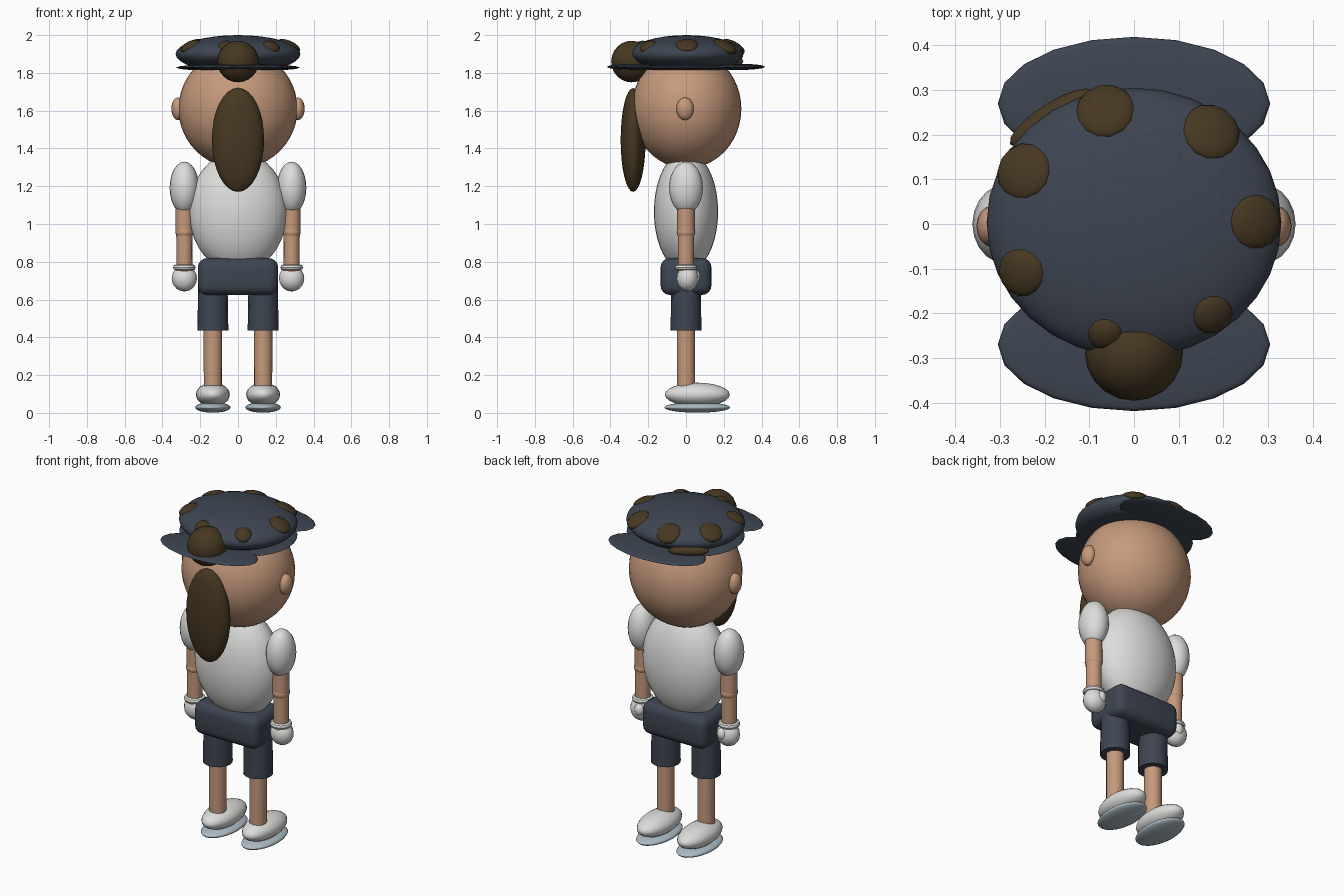
import bpy, math
from mathutils import Vector

if "Cube" in bpy.data.objects:
    bpy.data.objects.remove(bpy.data.objects["Cube"])


def material(name, rgb):
    m = bpy.data.materials.new(name)
    m.diffuse_color = (*rgb, 1)
    m.use_nodes = True
    m.node_tree.nodes["Principled BSDF"].inputs["Base Color"].default_value = m.diffuse_color
    return m


SKIN = material("skin", (0.56, 0.32, 0.20))
NAVY = material("navy cloth", (0.048, 0.060, 0.083))
BROWN = material("brown hair", (0.062, 0.039, 0.016))
WHITE = material("white cloth", (0.72, 0.72, 0.71))
SOLE = material("pale blue sole", (0.42, 0.51, 0.57))


def finish(name, mat, angle=40):
    o = bpy.context.object
    o.name = name
    o.data.materials.append(mat)
    bpy.ops.object.shade_smooth_by_angle(angle=math.radians(angle))
    return o


def ball(name, mat, loc, radii, seg=20, rings=12, rot=(0, 0, 0)):
    bpy.ops.mesh.primitive_uv_sphere_add(segments=seg, ring_count=rings, radius=1,
                                         location=loc, rotation=rot)
    bpy.context.object.scale = radii
    return finish(name, mat)


def tube(name, mat, x, z0, z1, r0, r1, seg=16):
    bpy.ops.mesh.primitive_cone_add(vertices=seg, radius1=r0, radius2=r1, depth=z1 - z0,
                                    location=(x, 0, (z0 + z1) / 2))
    return finish(name, mat)


# Head, ponytail and bun
ball("head", SKIN, (0, 0.003, 1.61), (0.315, 0.29, 0.315), 40, 24)
ball("ponytail", BROWN, (0, -0.28, 1.445), (0.138, 0.066, 0.275), 20, 16)
ball("hair_bun", BROWN, (0, -0.288, 1.86), (0.11, 0.108, 0.11))

# Cap crown, band and the two brims
CROWN, RADII = Vector((0, 0.003, 1.9)), Vector((0.33, 0.302, 0.1))
ball("cap_crown", NAVY, CROWN, RADII, 32, 16)
ball("cap_band", NAVY, (0, 0.003, 1.828), (0.33, 0.295, 0.02), 32, 8)
for side, s in (("front", -1), ("back", 1)):
    ball(f"cap_brim_{side}", NAVY, (0, s * 0.27, 1.832), (0.305, 0.149, 0.017), 20, 8)

# Cap spots, laid flat on the crown surface
spots = [(-0.065, 0.258, 0.062), (0.175, 0.21, 0.062), (-0.25, 0.12, 0.06), (0.275, 0.005, 0.058),
         (-0.255, -0.11, 0.052), (0.178, -0.205, 0.044), (-0.065, -0.25, 0.038)]
for i, (x, y, r) in enumerate(spots):
    u, v = x / RADII.x, (y - CROWN.y) / RADII.y
    z = CROWN.z + RADII.z * math.sqrt(max(0, 1 - u * u - v * v))
    n = Vector((u / RADII.x, v / RADII.y, (z - CROWN.z) / RADII.z ** 2)).normalized()
    ball(f"cap_spot_{i + 1}", BROWN, Vector((x, y, z)) - n * 0.012, (r * 1.1, r * 1.1, 0.026), 14, 8,
         n.to_track_quat('Z', 'Y').to_euler())
ball("hair_strand_under_cap", BROWN, (-0.185, 0.238, 1.862), (0.11, 0.032, 0.028), 16, 8,
     (0, 0, math.radians(33)))

# Torso and rounded shorts top
ball("shirt", WHITE, (0, 0, 1.065), (0.26, 0.17, 0.32), 32, 20)
bpy.ops.mesh.primitive_cube_add(size=1, location=(0, 0, 0.722))
hips = bpy.context.object
hips.scale = (0.425, 0.27, 0.195)
bpy.ops.object.transform_apply(location=False, rotation=False, scale=True)
bevel = hips.modifiers.new("rounding", 'BEVEL')
bevel.width, bevel.segments = 0.05, 4
bpy.ops.object.modifier_apply(modifier="rounding")
finish("shorts_hips", NAVY)

# Paired parts
for side, s in (("left", -1), ("right", 1)):
    ball(f"ear_{side}", SKIN, (s * 0.318, -0.005, 1.61), (0.035, 0.046, 0.06), 16, 10)

    # Arm with sleeve, elbow and glove
    ax = s * 0.284
    ball(f"sleeve_{side}", WHITE, (ax, 0, 1.192), (0.078, 0.09, 0.138))
    tube(f"upper_arm_{side}", SKIN, ax, 0.96, 1.12, 0.047, 0.047)
    ball(f"elbow_{side}", SKIN, (ax, 0, 0.957), (0.048, 0.05, 0.04), 16, 8)
    tube(f"forearm_{side}", SKIN, ax, 0.74, 0.95, 0.042, 0.043)
    bpy.ops.mesh.primitive_torus_add(major_segments=20, minor_segments=8, major_radius=0.044,
                                     minor_radius=0.016, location=(ax, 0, 0.77))
    finish(f"glove_cuff_{side}", WHITE)
    ball(f"glove_{side}", WHITE, (ax, 0.008, 0.712), (0.067, 0.058, 0.069), 16, 10)
    ball(f"thumb_{side}", WHITE, (ax - s * 0.012, 0.046, 0.722), (0.03, 0.03, 0.036), 12, 8)

    # Leg with shorts, shoe and sole
    lx = s * 0.133
    tube(f"shorts_leg_{side}", NAVY, lx, 0.435, 0.72, 0.082, 0.077)
    tube(f"leg_{side}", SKIN, lx, 0.1, 0.45, 0.048, 0.049)
    ball(f"shoe_{side}", WHITE, (lx, 0.06, 0.097), (0.09, 0.172, 0.063), 24, 12)
    ball(f"shoe_sole_{side}", SOLE, (lx, 0.06, 0.029), (0.094, 0.175, 0.028), 24, 10)
